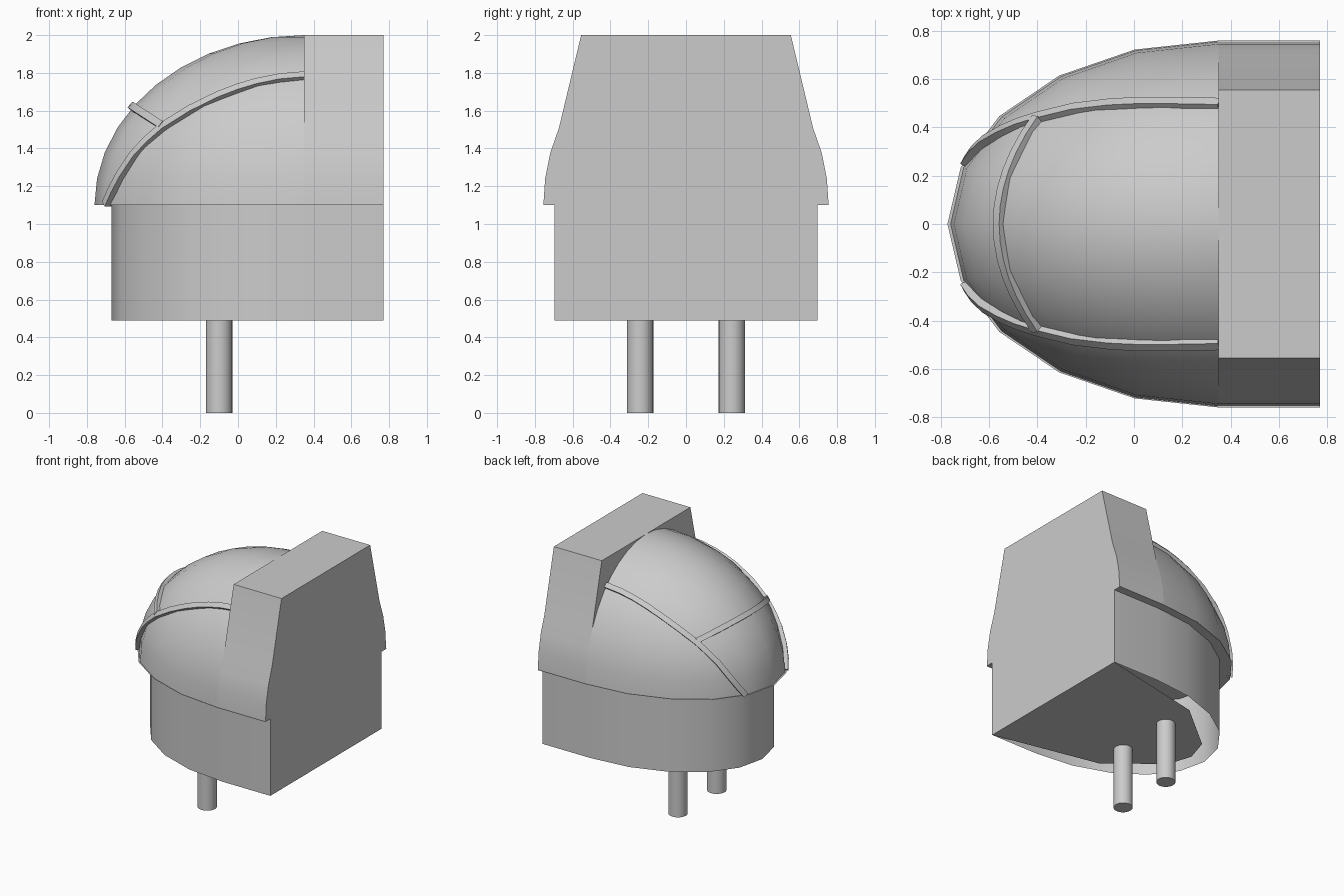
import bpy, bmesh
from math import sin, cos, radians, sqrt
from mathutils import Vector

if "Cube" in bpy.data.objects:
    bpy.data.objects.remove(bpy.data.objects["Cube"])

CX, BASE = 0.35, 1.10            # dome centre
A, B, C = 1.11, 0.755, 0.90      # dome radii
BACK, FLOOR = 0.77, 0.49


def make(name, verts, faces, smooth=None):
    me = bpy.data.meshes.new(name)
    bm = bmesh.new()
    vs = [bm.verts.new(v) for v in verts]
    for f in faces:
        bm.faces.new([vs[i] for i in f])
    bmesh.ops.remove_doubles(bm, verts=bm.verts, dist=0.0005)
    bmesh.ops.recalc_face_normals(bm, faces=bm.faces)
    bm.to_mesh(me)
    bm.free()
    ob = bpy.data.objects.new(name, me)
    bpy.context.collection.objects.link(ob)
    if smooth:
        bpy.ops.object.select_all(action='DESELECT')
        ob.select_set(True)
        bpy.context.view_layer.objects.active = ob
        bpy.ops.object.shade_smooth_by_angle(angle=radians(smooth))
    return ob


def footprint(a, b, z):
    """Half-ellipse nose with a straight-sided tail."""
    nose = [(CX - a * cos(radians(p)), b * sin(radians(p)), z) for p in range(-90, 91, 18)]
    return [(BACK, -b, z)] + nose + [(BACK, b, z)]


# Dome: quarter ellipsoid, 18 degree slices and 9 degree rings
verts, faces = [], []
for j in range(11):
    t = radians(9 * j)
    for i in range(11):
        p = radians(-90 + 18 * i)
        verts.append((CX - A * cos(t) * cos(p), B * cos(t) * sin(p), BASE + C * sin(t)))
for j in range(10):
    for i in range(10):
        k = j * 11 + i
        if j < 9:
            faces.append((k, k + 1, k + 12, k + 11))
        else:
            faces.append((k, k + 1, 120))
make("dome", verts, faces, 30)

# Rear slab: extruded cross-section
half = [(B * cos(radians(d)), BASE + C * sin(radians(d))) for d in (0, 9, 18, 27)]
half.append((0.555, 2.0))
section = half + [(-y, z) for y, z in reversed(half)]
n = len(section)
verts = [(x, y, z) for x in (CX, BACK) for y, z in section]
faces = [tuple(range(n)), tuple(range(n, 2 * n))]
faces += [(i, (i + 1) % n, n + (i + 1) % n, n + i) for i in range(n)]
make("rear_slab", verts, faces, 20)

# Thin plate under the dome
rim = footprint(1.123, 0.76, BASE)
make("dome_base_plate", rim, [tuple(range(len(rim)))])

# Lower wall: open shell
low, high = footprint(1.02, 0.695, FLOOR), footprint(1.02, 0.695, BASE)
n = len(low)
make("lower_wall", low + high,
     [(i, (i + 1) % n, n + (i + 1) % n, n + i) for i in range(n)], 30)

# Floor: narrower than the wall toward the nose
side = [(BACK, 0.695), (-0.10, 0.51), (-0.49, 0.19)]
outline = side + [(-0.55, 0)] + [(x, -y) for x, y in reversed(side)]
make("floor", [(x, y, FLOOR) for x, y in outline], [tuple(range(len(outline)))])


def on_dome(x, z):
    r = 1 - ((x - CX) / A) ** 2 - ((z - BASE) / C) ** 2
    return Vector((x, B * sqrt(max(r, 0)), z))


def rib(name, path, w=0.02, h=0.02):
    """Square strip swept along a path lying on the dome."""
    verts, faces = [], []
    for i, p in enumerate(path):
        t = (path[min(i + 1, len(path) - 1)] - path[max(i - 1, 0)]).normalized()
        nrm = Vector(((p.x - CX) / A**2, p.y / B**2, (p.z - BASE) / C**2)).normalized()
        s = t.cross(nrm).normalized()
        verts += [p + s * a * w + nrm * b * h for a, b in ((-1, -1), (1, -1), (1, 1), (-1, 1))]
    for i in range(len(path) - 1):
        for k in range(4):
            faces.append((4 * i + k, 4 * i + (k + 1) % 4, 4 * i + 4 + (k + 1) % 4, 4 * i + 4 + k))
    e = len(verts)
    faces += [(0, 1, 2, 3), (e - 4, e - 3, e - 2, e - 1)]
    make(name, verts, faces, 30)


# Side ribs, mirrored
curve = [(0.35, 1.78), (0.22, 1.769), (0.1, 1.745), (0, 1.715), (-0.1, 1.677), (-0.25, 1.604),
         (-0.4, 1.51), (-0.48, 1.44), (-0.55, 1.365), (-0.62, 1.26), (-0.665, 1.175), (-0.695, 1.105)]
right = [on_dome(x, z) for x, z in curve]
rib("left_rib", right)
rib("right_rib", [Vector((p.x, -p.y, p.z)) for p in right])

# Cross rib between the side ribs
cross = []
for i in range(-6, 7):
    f = i / 6
    t = 1 - f * f
    cross.append(Vector((-0.40 - 0.157 * t, 0.435 * f, 1.52 + 0.10 * t)))
rib("cross_rib", cross)

# Pins
for name, y in (("front_pin", -0.243), ("back_pin", 0.243)):
    bpy.ops.mesh.primitive_cylinder_add(vertices=24, radius=0.07, depth=FLOOR + 0.01,
                                        location=(-0.10, y, (FLOOR + 0.01) / 2))
    bpy.context.object.name = name
    bpy.ops.object.shade_smooth_by_angle(angle=radians(30))
